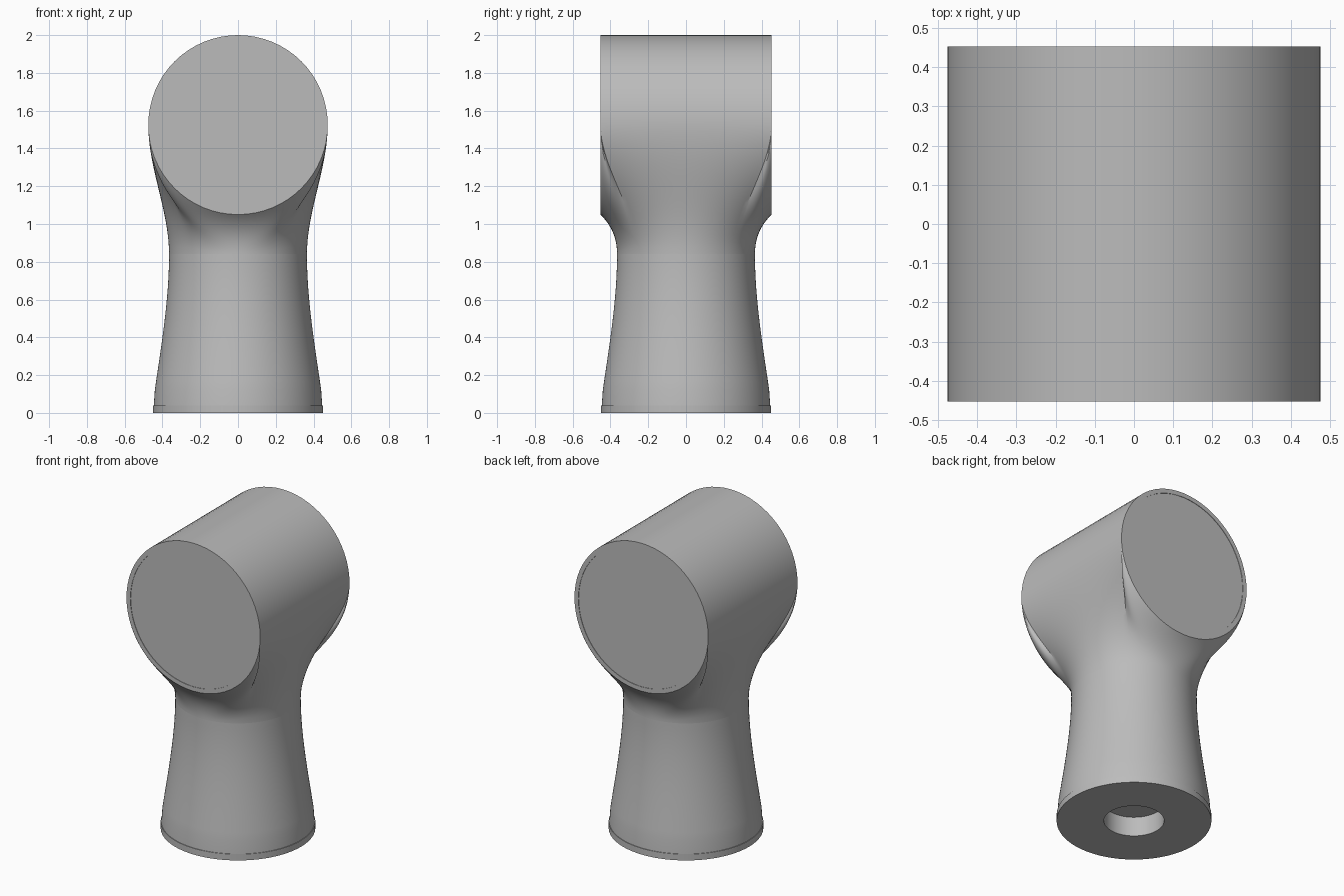
import bpy, bmesh
from math import sin, cos, pi, radians
from mathutils import Vector

if "Cube" in bpy.data.objects:
    bpy.data.objects.remove(bpy.data.objects["Cube"])

K = 32                                # segments per quarter
R, HALF, ZC = 0.475, 0.453, 1.525     # head radius, half length, axis height
NECK_R, NECK_Z = 0.365, 0.84

grey = bpy.data.materials.new("neutral_grey")
grey.use_nodes = True
grey.diffuse_color = (0.5, 0.5, 0.5, 1)
grey.node_tree.nodes["Principled BSDF"].inputs["Base Color"].default_value = (0.5, 0.5, 0.5, 1)


def finish(name, bm):
    bmesh.ops.remove_doubles(bm, verts=bm.verts, dist=0.0002)
    bmesh.ops.recalc_face_normals(bm, faces=bm.faces)
    mesh = bpy.data.meshes.new(name)
    bm.to_mesh(mesh)
    bm.free()
    mesh.materials.append(grey)
    ob = bpy.data.objects.new(name, mesh)
    bpy.context.collection.objects.link(ob)
    bpy.ops.object.select_all(action='DESELECT')
    ob.select_set(True)
    bpy.context.view_layer.objects.active = ob
    bpy.ops.object.shade_smooth_by_angle(angle=radians(25))
    return ob


def skin(bm, rows, closed=True):
    """Join consecutive rows of points with quads."""
    rows = [[bm.verts.new(p) for p in row] for row in rows]
    n = len(rows[0])
    for a, b in zip(rows, rows[1:]):
        for i in range(n if closed else n - 1):
            j = (i + 1) % n
            bm.faces.new((a[i], a[j], b[j], b[i]))
    return rows


def hermite(p0, p1, m0, m1, s):
    return (p0 * (2*s**3 - 3*s**2 + 1) + m0 * (s**3 - 2*s**2 + s)
            + p1 * (3*s**2 - 2*s**3) + m1 * (s**3 - s**2))


def ring(r, z, n=4 * K):
    return [Vector((r * cos(2*pi*i/n), r * sin(2*pi*i/n), z)) for i in range(n)]


# Column: flared foot, slim neck and a blind bore underneath
bm = bmesh.new()
profile = [(0.175, 0.125), (0.175, 0), (0.45, 0), (0.45, 0.04), (0.446, 0.04), (0.44, 0.125)]
foot, top = Vector((0.44, 0.125)), Vector((NECK_R, NECK_Z))
for i in range(1, 17):
    p = hermite(foot, top, Vector((-0.105, 0.715)), Vector((0, 0.715)), i / 16)
    profile.append((p.x, p.y))
rows = skin(bm, [ring(r, z) for r, z in profile])
bm.faces.new(rows[0])
finish("column", bm)

# Head: the upper half barrel
bm = bmesh.new()
skin(bm, [[Vector((R * cos(pi*i/K), HALF * (2*j/K - 1), ZC + R * sin(pi*i/K)))
           for i in range(K + 1)] for j in range(K + 1)], closed=False)


# Head: blend from the round neck to the barrel's sides and lower end rims
def blend_target(i):
    """Rim point and end slope for neck segment i, counted from +x."""
    quarter, off = divmod(i + K // 2, K)
    u = 2 * off / K - 1
    if quarter % 2 == 0:
        side = 1 if quarter % 4 == 0 else -1
        return Vector((side * R, side * u * HALF, ZC)), 0
    end = 1 if quarter == 1 else -1
    a = -u * pi / 2 * end
    return Vector((R * sin(a), end * HALF, ZC - R * cos(a))), end * cos(a)


STEPS = 20
rows = [[] for _ in range(STEPS + 1)]
for i, start in enumerate(ring(NECK_R, NECK_Z)):
    goal, slope = blend_target(i)
    rise = goal.z - NECK_Z
    for s, row in enumerate(rows):
        row.append(hermite(start, goal, Vector((0, 0, rise)),
                           Vector((0, slope * rise, rise)), s / STEPS))
skin(bm, rows)

# Head: rimmed flat ends with a very shallow recessed disc
for end in (-1, 1):
    loops = [(R, HALF), (0.447, HALF), (0.447, HALF - 0.003)]
    caps = skin(bm, [[Vector((r * cos(pi*i/K), end * y, ZC + r * sin(pi*i/K)))
                      for i in range(2 * K)] for r, y in loops])
    bm.faces.new(caps[-1])
finish("head", bm)
